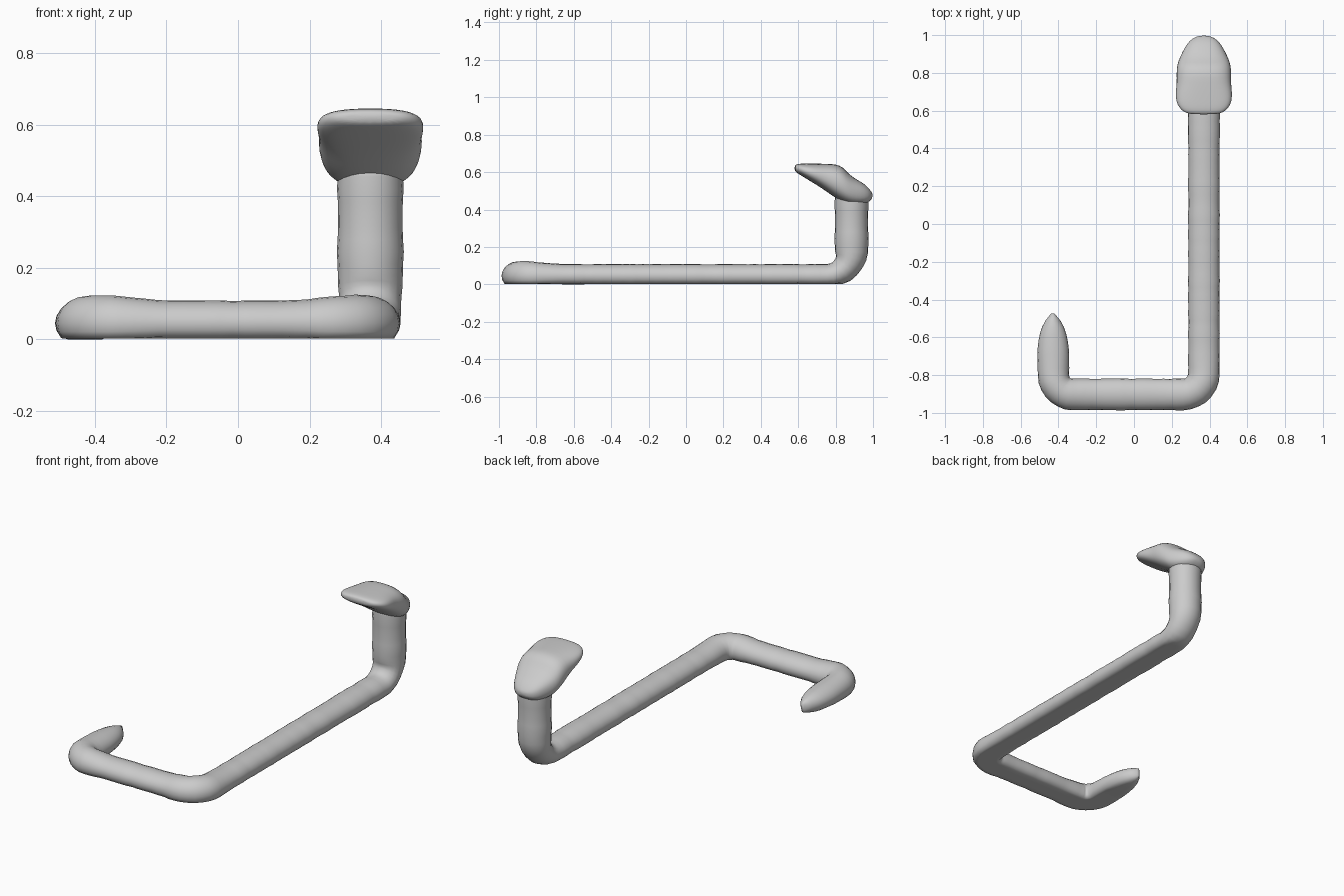
import bpy, bmesh, math, random
from mathutils import Vector

random.seed(4)
cube = bpy.data.objects.get("Cube")
if cube:
    bpy.data.objects.remove(cube)

skin = bpy.data.materials.new("plain_grey")
skin.use_nodes = True
skin.diffuse_color = (0.6, 0.6, 0.6, 1)
skin.node_tree.nodes["Principled BSDF"].inputs["Base Color"].default_value = (0.6, 0.6, 0.6, 1)

SIDES = 20
UP = Vector((0, 0, 1))


def loft(name, rings):
    """Skin a list of point rings, close both ends and shade smooth."""
    bm = bmesh.new()
    loops = [[bm.verts.new(p) for p in ring] for ring in rings]
    for a, b in zip(loops, loops[1:]):
        for i in range(SIDES):
            j = (i + 1) % SIDES
            bm.faces.new((a[i], a[j], b[j], b[i]))
    bm.faces.new(loops[0][::-1])
    bm.faces.new(loops[-1])
    bmesh.ops.recalc_face_normals(bm, faces=bm.faces)
    for f in bm.faces:
        f.smooth = True
    mesh = bpy.data.meshes.new(name)
    bm.to_mesh(mesh)
    bm.free()
    mesh.materials.append(skin)
    obj = bpy.data.objects.new(name, mesh)
    bpy.context.collection.objects.link(obj)
    return obj


def rounded_path(corners, radii, step=0.035):
    """Points along a polyline whose inner corners are rounded."""
    pts = [Vector(c) for c in corners]
    out = [pts[0]]

    def straight(to):
        start = out[-1].copy()
        n = max(1, round((to - start).length / step))
        out.extend(start.lerp(to, k / n) for k in range(1, n + 1))

    for prev, c, nxt, r in zip(pts, pts[1:], pts[2:], radii):
        d_in, d_out = (c - prev).normalized(), (nxt - c).normalized()
        straight(c - d_in * r)
        centre = c - d_in * r + d_out * r
        for k in range(1, 8):
            t = k / 7 * math.pi / 2
            out.append(centre - d_out * r * math.cos(t) + d_in * r * math.sin(t))
    straight(pts[-1])
    return out


# Body: tail tip, two flat bends, then the raised neck
LOW = 0.045
path = rounded_path([(-0.43, -0.475, LOW), (-0.425, -0.902, LOW), (0.37, -0.902, LOW),
                     (0.37, 0.885, LOW), (0.37, 0.885, 0.49)], [0.1, 0.11, 0.13])
bends = [Vector((-0.4, -0.88, LOW)), Vector((0.34, -0.88, LOW))]
rings = []
side = Vector((-1, 0, 0))
travelled = 0
for i, p in enumerate(path):
    before, after = path[max(i - 1, 0)], path[min(i + 1, len(path) - 1)]
    tangent = (after - before).normalized()
    travelled += (p - before).length
    if abs(tangent.z) < 0.05:
        side = tangent.cross(UP).normalized()
    top = side.cross(tangent)
    rise = min(1, max(0, (p.z - LOW) / 0.13))
    swell = sum(math.exp(-((p - b).length / 0.13) ** 2) for b in bends)
    taper = max(0.12, (1 - (1 - min(1, travelled / 0.2)) ** 2) ** 0.65)
    wobble = random.uniform(0.98, 1.02)
    half_w = (0.083 + 0.009 * rise) * taper * wobble
    half_h = (0.063 + 0.027 * rise + 0.016 * swell) * (0.35 + 0.65 * taper) * wobble
    ring = []
    for k in range(SIDES):
        t = math.tau * k / SIDES
        q = p + side * half_w * math.cos(t) + top * half_h * math.sin(t)
        q.z = max(q.z, 0.003 * (travelled > 0.2))
        ring.append(q)
    rings.append(ring)
loft("body", rings)

# Head: stations of y, underside, top and half width
stations = [
    (0.998, 0.465, 0.485, 0.02), (0.985, 0.445, 0.505, 0.06), (0.955, 0.425, 0.538, 0.09),
    (0.91, 0.42, 0.562, 0.115), (0.87, 0.425, 0.59, 0.134), (0.84, 0.438, 0.628, 0.143),
    (0.80, 0.46, 0.644, 0.147), (0.75, 0.497, 0.645, 0.144), (0.70, 0.53, 0.646, 0.151),
    (0.65, 0.56, 0.646, 0.15), (0.615, 0.582, 0.646, 0.132), (0.592, 0.596, 0.643, 0.106),
    (0.58, 0.608, 0.634, 0.07)]


def squash(v):
    return math.copysign(abs(v) ** 0.8, v)


rings = []
for y, low, high, half in stations:
    ring = []
    for k in range(SIDES):
        t = math.tau * k / SIDES
        ring.append((0.37 + half * squash(math.cos(t)), y,
                     (low + high) / 2 + (high - low) / 2 * squash(math.sin(t))))
    rings.append(ring)
head = loft("head", rings)
head.modifiers.new("smooth", 'SUBSURF').levels = 1
